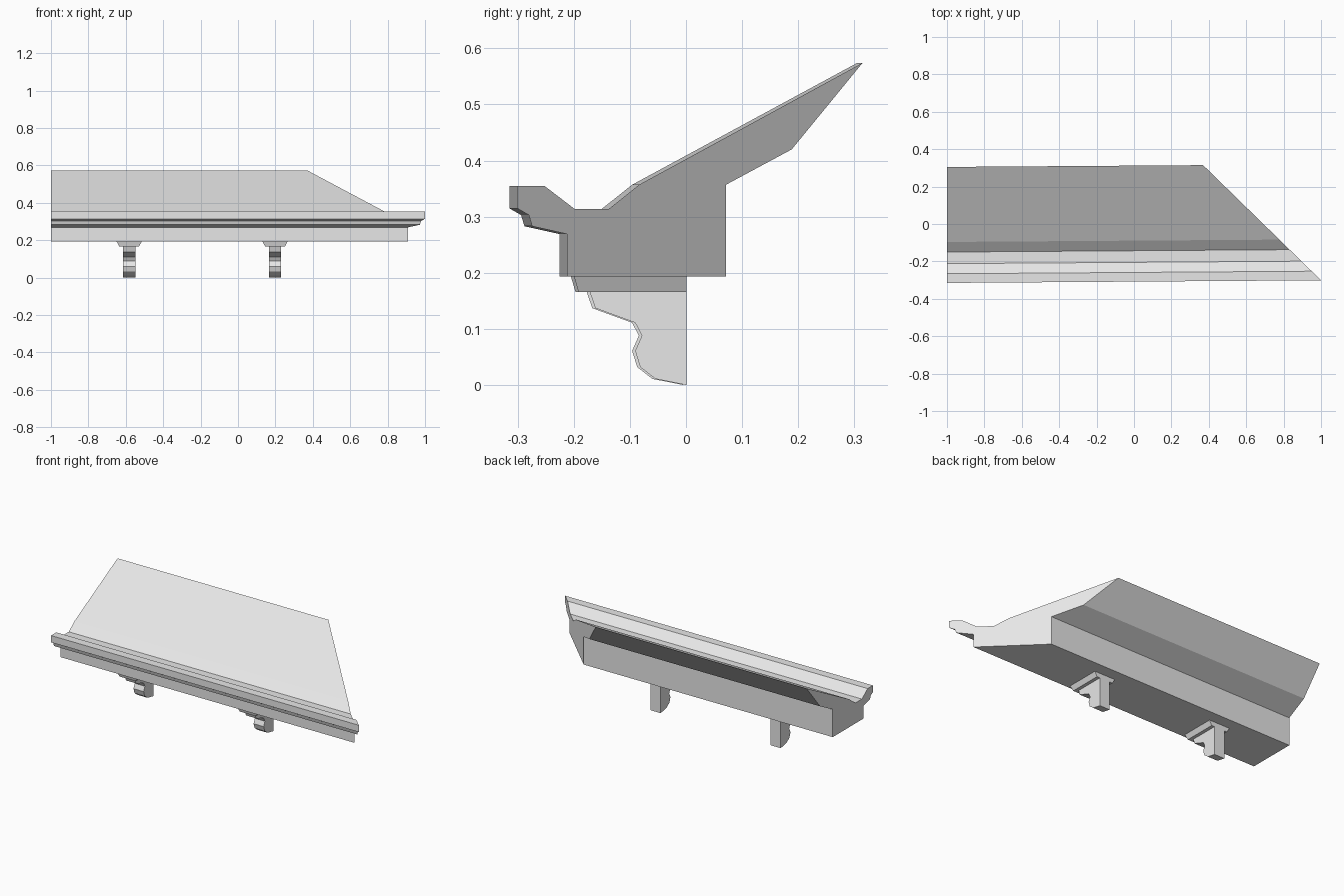
import bpy
import bmesh
from mathutils import Vector

if "Cube" in bpy.data.objects:
    bpy.data.objects.remove(bpy.data.objects["Cube"])

SKEW = 0.007  # the run is turned very slightly off the x axis

stone = bpy.data.materials.new("pale_grey")
stone.use_nodes = True
stone.diffuse_color = (0.8, 0.8, 0.8, 1)
stone.node_tree.nodes["Principled BSDF"].inputs["Base Color"].default_value = (0.8, 0.8, 0.8, 1)


def extrude_profile(profile, x0, x1):
    """Closed solid from a (y, z) profile swept along x."""
    bm = bmesh.new()
    face = bm.faces.new([bm.verts.new((x0, y, z)) for y, z in profile])
    result = bmesh.ops.extrude_face_region(bm, geom=[face])
    moved = [g for g in result["geom"] if isinstance(g, bmesh.types.BMVert)]
    bmesh.ops.translate(bm, verts=moved, vec=(x1 - x0, 0, 0))
    return bm


def finish(bm, name):
    bmesh.ops.recalc_face_normals(bm, faces=bm.faces)
    mesh = bpy.data.meshes.new(name)
    bm.to_mesh(mesh)
    bm.free()
    mesh.materials.append(stone)
    obj = bpy.data.objects.new(name, mesh)
    bpy.context.collection.objects.link(obj)
    return obj


# Eave: moulded gutter, fascia, sloping roof and soffit in one section
eave_profile = [
    (-0.315, 0.355), (-0.315, 0.315), (-0.294, 0.303), (-0.288, 0.283),
    (-0.225, 0.269), (-0.225, 0.193), (0.06, 0.193), (0.06, 0.357),
    (0.178, 0.42), (0.305, 0.574), (-0.096, 0.357), (-0.15, 0.314),
    (-0.212, 0.314), (-0.266, 0.355),
]
bm = extrude_profile(eave_profile, -1, 1.2)
for v in bm.verts:
    v.co.y += SKEW * (v.co.x + 1)

# Mitred end
cut = bmesh.ops.bisect_plane(
    bm, geom=bm.verts[:] + bm.edges[:] + bm.faces[:],
    plane_co=(1, -0.301, 0), plane_no=Vector((0.615, 0.63, 0)).normalized(),
    clear_outer=True)
rim = [g for g in cut["geom_cut"] if isinstance(g, bmesh.types.BMEdge)]
bmesh.ops.contextual_create(bm, geom=rim)
finish(bm, "eave")

# Brackets: tapered cap plate over a scrolled corbel
cap_profile = [(-0.205, 0.193), (-0.197, 0.166), (-0.005, 0.166), (-0.005, 0.193)]
corbel_profile = [
    (-0.177, 0.166), (-0.167, 0.137), (-0.096, 0.111), (-0.084, 0.088),
    (-0.096, 0.061), (-0.087, 0.032), (-0.06, 0.011), (-0.005, 0.0), (-0.005, 0.166),
]
for side, x in (("right", -0.582), ("left", 0.198)):
    shift = SKEW * (x + 0.582)
    cap = extrude_profile(cap_profile, -0.067, 0.067)
    for v in cap.verts:
        if v.co.z < 0.18:
            v.co.x *= 0.78
    finish(cap, side + "_bracket_cap").location = (x, shift, 0)
    corbel = extrude_profile(corbel_profile, -0.033, 0.033)
    finish(corbel, side + "_corbel").location = (x, shift, 0)
